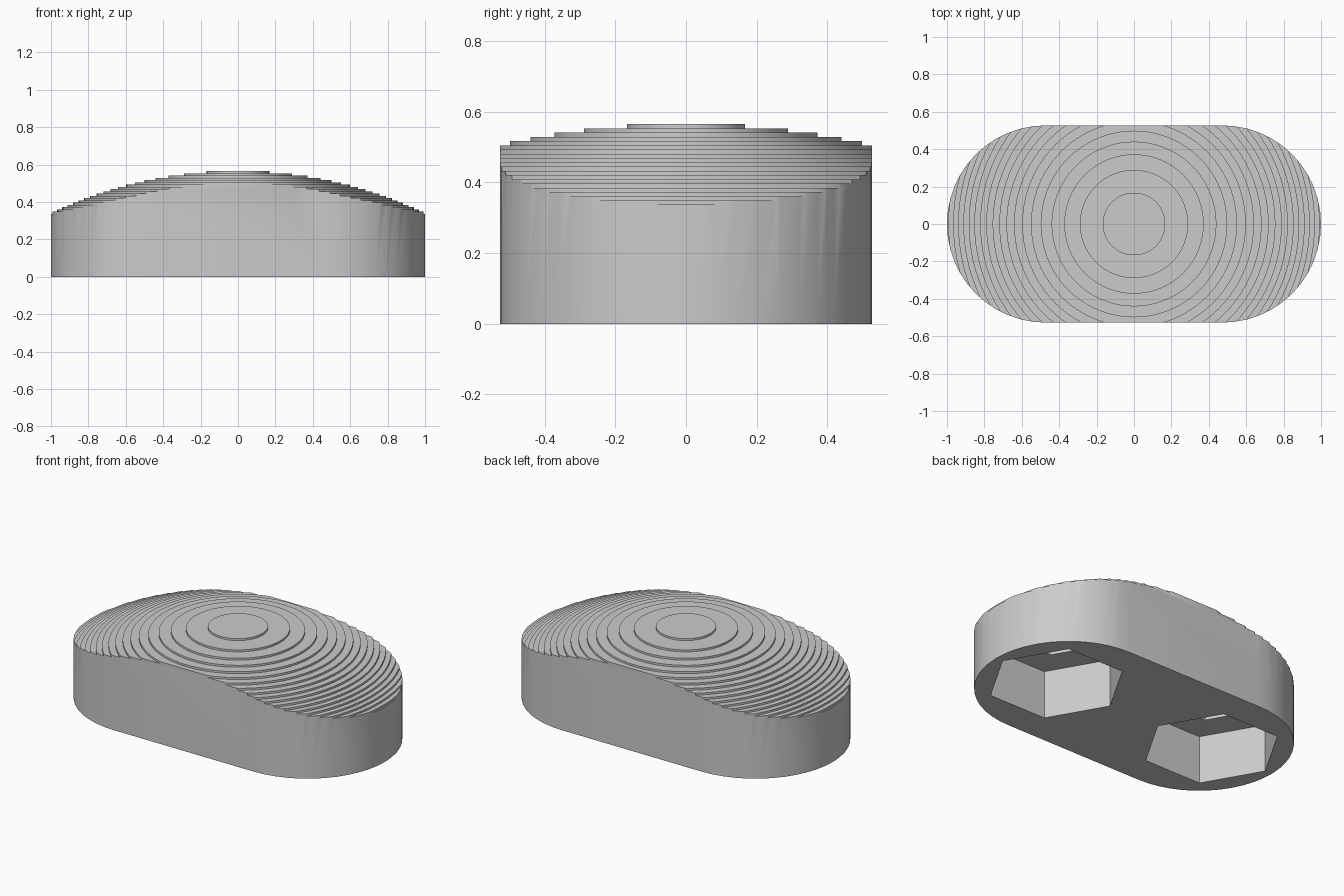
import bpy, bmesh, math

cube = bpy.data.objects.get("Cube")
if cube:
    bpy.data.objects.remove(cube, do_unlink=True)

HALF_WIDTH = 0.527
CAP_X = 1 - HALF_WIDTH
TOP = 0.565
STEP = 0.012
LAYERS = 19
DOME_RADIUS = 2.33

grey = bpy.data.materials.new("plain grey")
grey.use_nodes = True
grey.diffuse_color = (0.6, 0.6, 0.6, 1)
grey.node_tree.nodes["Principled BSDF"].inputs["Base Color"].default_value = (0.6, 0.6, 0.6, 1)


def make_object(name, bm):
    bmesh.ops.recalc_face_normals(bm, faces=bm.faces)
    mesh = bpy.data.meshes.new(name)
    bm.to_mesh(mesh)
    bm.free()
    mesh.materials.append(grey)
    obj = bpy.data.objects.new(name, mesh)
    bpy.context.collection.objects.link(obj)
    return obj


def stepped_solid(name, profile, sides, x=0):
    """Stack of rings from (radius, height) pairs, capped at both ends."""
    bm = bmesh.new()
    rings = []
    for r, z in profile:
        angles = [math.tau * i / sides for i in range(sides)]
        rings.append([bm.verts.new((x + r * math.cos(a), r * math.sin(a), z)) for a in angles])
    for low, high in zip(rings, rings[1:]):
        for i in range(sides):
            j = (i + 1) % sides
            bm.faces.new((low[i], low[j], high[j], high[i]))
    bm.faces.new(rings[0][::-1])
    bm.faces.new(rings[-1])
    return make_object(name, bm)


def apply_boolean(target, cutter, operation):
    cutter.hide_render = True
    mod = target.modifiers.new(operation.lower(), "BOOLEAN")
    mod.operation = operation
    mod.solver = "EXACT"
    mod.object = cutter
    bpy.context.view_layer.objects.active = target
    bpy.ops.object.modifier_apply(modifier=mod.name)
    bpy.data.objects.remove(cutter, do_unlink=True)


# Body: round-ended block
bm = bmesh.new()
outline = []
for side in (1, -1):
    for i in range(25):
        a = math.pi * (i / 24 - 0.5)
        outline.append(bm.verts.new((side * (CAP_X + HALF_WIDTH * math.cos(a)),
                                     side * HALF_WIDTH * math.sin(a), 0)))
base = bm.faces.new(outline)
extruded = bmesh.ops.extrude_face_region(bm, geom=[base])
for v in extruded["geom"]:
    if isinstance(v, bmesh.types.BMVert):
        v.co.z = 0.7
body = make_object("body", bm)

# Terraced dome that trims the top of the block
profile = [(1.3, -0.2), (1.3, TOP - LAYERS * STEP)]
for k in range(LAYERS, 0, -1):
    drop = (k - 0.5) * STEP
    r = math.sqrt(2 * DOME_RADIUS * drop - drop * drop)
    profile += [(r, TOP - k * STEP), (r, TOP - (k - 1) * STEP)]
apply_boolean(body, stepped_solid("dome_cutter", profile, 96), "INTERSECT")

# Two hexagonal pockets underneath, each with a smaller recess in its roof
pocket = [(0.389, -0.1), (0.389, 0.297), (0.2, 0.297), (0.2, 0.36)]
for x in (-0.563, 0.563):
    apply_boolean(body, stepped_solid("pocket_cutter", pocket, 6, x), "DIFFERENCE")

# Smooth round walls, crisp edges
bpy.ops.object.select_all(action="DESELECT")
body.select_set(True)
bpy.context.view_layer.objects.active = body
bpy.ops.object.shade_smooth_by_angle(angle=math.radians(30))
